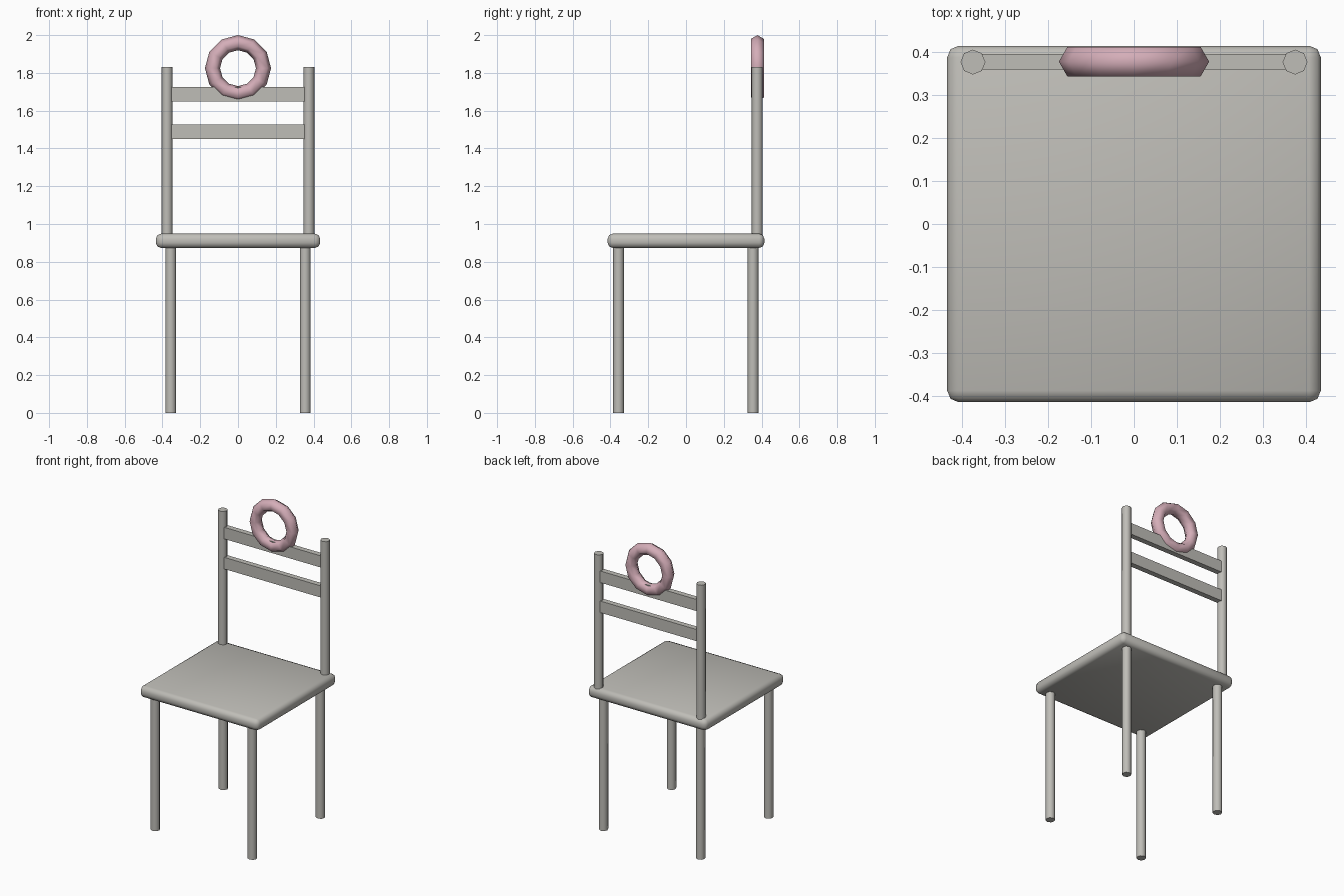
import bpy, math

if "Cube" in bpy.data.objects:
    bpy.data.objects.remove(bpy.data.objects["Cube"])


def material(name, rgb):
    m = bpy.data.materials.new(name)
    m.diffuse_color = (*rgb, 1)
    m.use_nodes = True
    m.node_tree.nodes["Principled BSDF"].inputs["Base Color"].default_value = m.diffuse_color
    return m


GRAY = material("warm gray", (0.52, 0.51, 0.475))
PINK = material("dusty pink", (0.66, 0.42, 0.48))


def finish(name, mat, smooth=None):
    ob = bpy.context.object
    ob.name = name
    ob.data.materials.append(mat)
    if smooth is not None:
        bpy.ops.object.shade_smooth_by_angle(angle=math.radians(smooth))
    return ob


def box(name, size, loc):
    bpy.ops.mesh.primitive_cube_add(size=1, location=loc)
    bpy.context.object.scale = size
    bpy.ops.object.transform_apply(location=False, rotation=False, scale=True)
    return finish(name, GRAY)


def rod(name, x, y, z0, z1, r=0.029):
    bpy.ops.mesh.primitive_cylinder_add(vertices=8, radius=r, depth=z1 - z0,
                                        location=(x, y, (z0 + z1) / 2))
    return finish(name, GRAY, 50)


# Seat with softly rounded edges
seat = box("seat", (0.87, 0.83, 0.075), (0, 0, 0.911))
bev = seat.modifiers.new("rounded edges", 'BEVEL')
bev.width = 0.027
bev.segments = 2
bpy.ops.object.modifier_apply(modifier=bev.name)
bpy.ops.object.shade_smooth_by_angle(angle=math.radians(50))

# Legs and back posts
for side, x in (("left", -1), ("right", 1)):
    rod(f"front_leg_{side}", x * 0.356, -0.357, 0, 0.885)
    rod(f"back_leg_{side}", x * 0.356, 0.355, 0, 0.885)
    rod(f"back_post_{side}", x * 0.375, 0.377, 0.94, 1.832)

# Horizontal back slats
for name, z in (("lower_slat", 1.489), ("upper_slat", 1.688)):
    box(name, (0.71, 0.036, 0.077), (0, 0.378, z))

# Upright ring on the upper slat
bpy.ops.mesh.primitive_torus_add(major_segments=12, minor_segments=6,
                                 major_radius=0.135, minor_radius=0.04,
                                 location=(0, 0.378, 1.825),
                                 rotation=(math.pi / 2, 0, 0))
finish("ring", PINK, 65)
